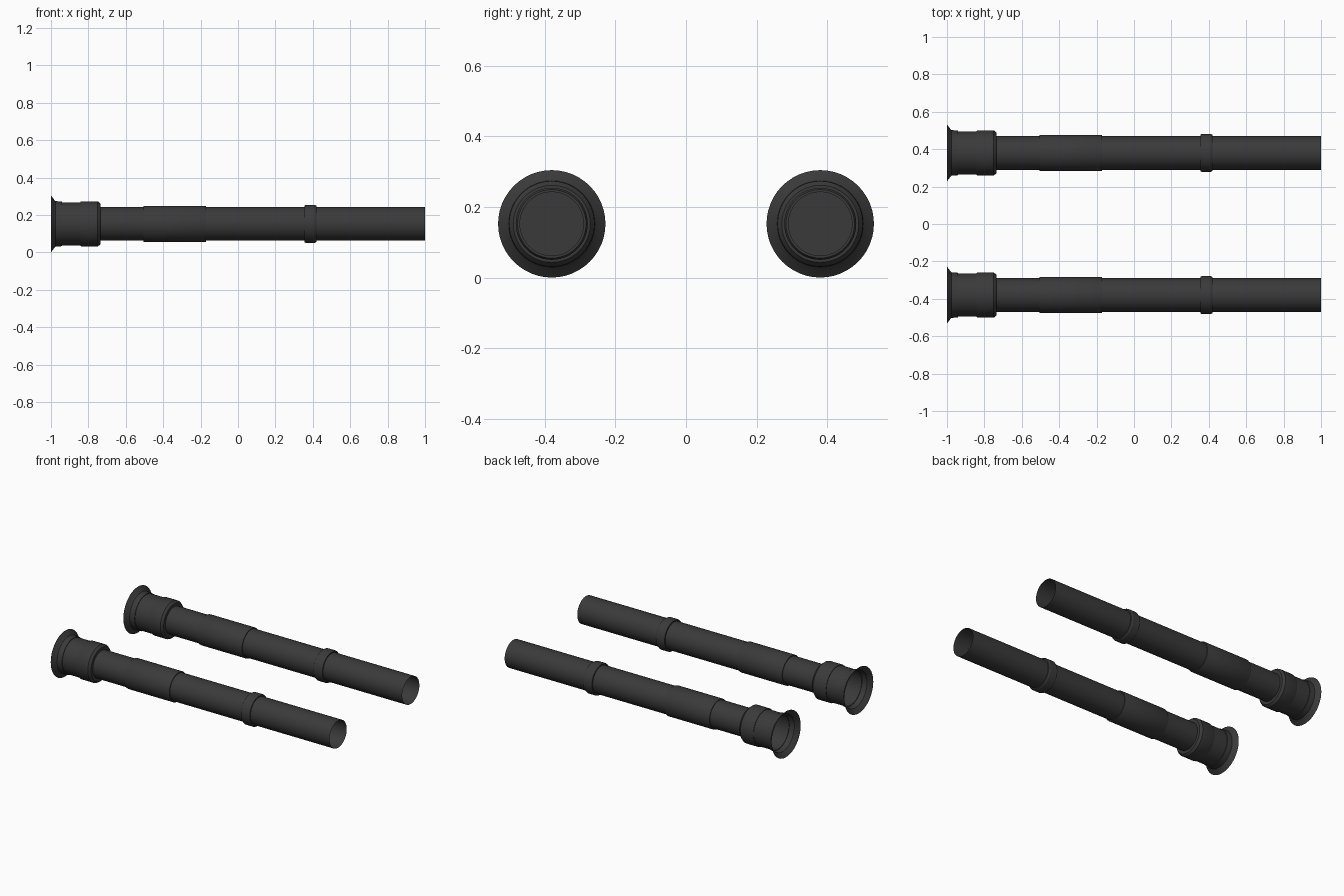
import bpy, bmesh, math
from mathutils import Matrix, Vector

if "Cube" in bpy.data.objects:
    bpy.data.objects.remove(bpy.data.objects["Cube"])

SIDES = 48
AXIS_Y, AXIS_Z = 0.38, 0.152

dark = bpy.data.materials.new("dark_metal")
dark.diffuse_color = (0.042, 0.042, 0.042, 1)
dark.use_nodes = True
dark.node_tree.nodes["Principled BSDF"].inputs["Base Color"].default_value = dark.diffuse_color


def lathe(name, profile, y):
    """Revolve (x, radius) points around the tube axis."""
    bm = bmesh.new()
    verts = [bm.verts.new((x, 0, r)) for x, r in profile]
    edges = [bm.edges.new(pair) for pair in zip(verts, verts[1:])]
    bmesh.ops.spin(bm, geom=verts + edges, cent=(0, 0, 0), axis=(1, 0, 0),
                   angle=2 * math.pi, steps=SIDES, use_merge=True)
    bmesh.ops.remove_doubles(bm, verts=bm.verts, dist=1e-5)
    bmesh.ops.recalc_face_normals(bm, faces=bm.faces)
    # outer skins face away from the axis
    if sum(f.normal.dot(Vector((0, *f.calc_center_median().yz))) * f.calc_area()
           for f in bm.faces) < 0:
        bmesh.ops.reverse_faces(bm, faces=bm.faces)
    mesh = bpy.data.meshes.new(name)
    bm.to_mesh(mesh)
    bm.free()
    mesh.materials.append(dark)
    obj = bpy.data.objects.new(name, mesh)
    obj.location = (0, y, AXIS_Z)
    bpy.context.collection.objects.link(obj)
    bpy.ops.object.select_all(action='DESELECT')
    obj.select_set(True)
    bpy.context.view_layer.objects.active = obj
    bpy.ops.object.shade_smooth_by_angle(angle=math.radians(25))


PARTS = {
    # thin open pipe
    "pipe": [(-0.74, 0.09), (1, 0.09)],
    # wall that closes the pipe inside
    "inner_wall": [(-0.735, 0.0), (-0.735, 0.09)],
    # long raised band
    "sleeve": [(-0.505, 0.09), (-0.505, 0.095), (-0.50, 0.097),
               (-0.175, 0.097), (-0.17, 0.095), (-0.17, 0.09)],
    # narrow raised band
    "collar": [(0.355, 0.09), (0.355, 0.098), (0.362, 0.102), (0.41, 0.102),
               (0.42, 0.097), (0.42, 0.09)],
    # flared mouth with stepped socket
    "flared_socket": [(-1, 0.152), (-0.982, 0.128), (-0.975, 0.122),
                      (-0.94, 0.119), (-0.94, 0.115), (-0.842, 0.115),
                      (-0.842, 0.118), (-0.835, 0.121), (-0.75, 0.121),
                      (-0.735, 0.109), (-0.735, 0.09)],
}

for side, y in (("left", AXIS_Y), ("right", -AXIS_Y)):
    for part, profile in PARTS.items():
        lathe(f"{side}_{part}", profile, y)
